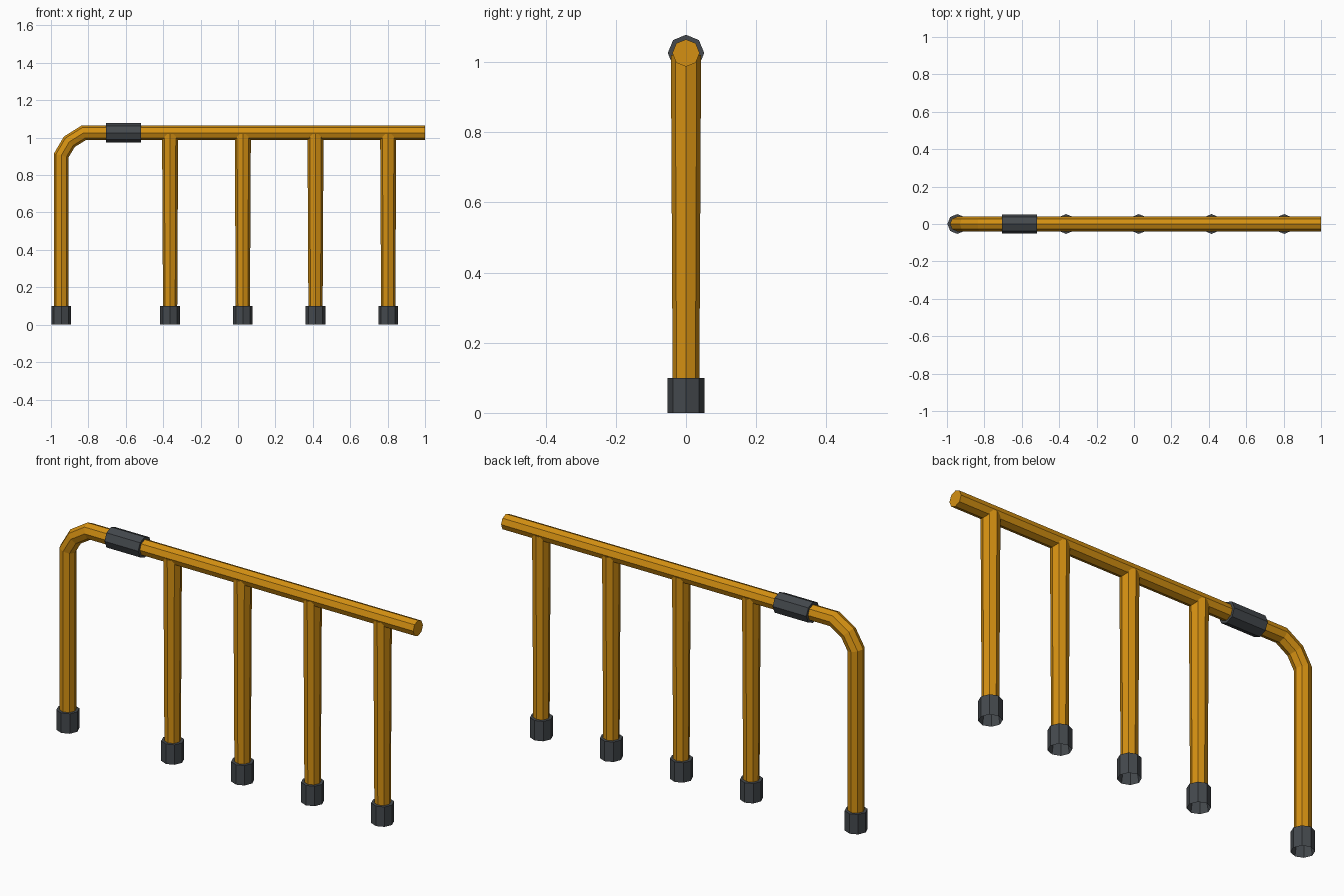
import bpy, bmesh, math
from mathutils import Vector

if "Cube" in bpy.data.objects:
    bpy.data.objects.remove(bpy.data.objects["Cube"])

SIDES = 8


def material(name, colour):
    m = bpy.data.materials.new(name)
    m.diffuse_color = (*colour, 1)
    m.use_nodes = True
    m.node_tree.nodes["Principled BSDF"].inputs["Base Color"].default_value = m.diffuse_color
    return m


yellow = material("amber paint", (0.66, 0.28, 0.006))
grey = material("dark grey rubber", (0.058, 0.066, 0.074))


def sweep(name, path, mat):
    """Octagonal tube through (x, z, radius) points in the y = 0 plane, mitred at bends."""
    bm = bmesh.new()
    rings = []
    pts = [Vector((x, 0, z)) for x, z, r in path]
    for i, (x, z, r) in enumerate(path):
        before = pts[i] - pts[i - 1] if i > 0 else Vector()
        after = pts[i + 1] - pts[i] if i < len(pts) - 1 else Vector()
        # stepped ends have repeated directions, so the mitre is 1 there
        d1 = (before if before.length > 1e-6 else after).normalized()
        d2 = (after if after.length > 1e-6 else before).normalized()
        if d1.dot(d2) < -0.5:
            d2 = d1
        t = (d1 + d2).normalized()
        n = Vector((t.z, 0, -t.x)) / t.dot(d1)
        ring = []
        for k in range(SIDES):
            a = math.tau * k / SIDES
            ring.append(bm.verts.new(pts[i] + n * (r * math.cos(a))
                                     + Vector((0, r * math.sin(a), 0))))
        rings.append(ring)
    for a, b in zip(rings, rings[1:]):
        for k in range(SIDES):
            j = (k + 1) % SIDES
            bm.faces.new((a[k], a[j], b[j], b[k]))
    bm.faces.new(rings[0])
    bm.faces.new(rings[-1])
    bmesh.ops.recalc_face_normals(bm, faces=bm.faces[:])
    me = bpy.data.meshes.new(name)
    bm.to_mesh(me)
    bm.free()
    me.materials.append(mat)
    ob = bpy.data.objects.new(name, me)
    bpy.context.collection.objects.link(ob)
    return ob


def foot(name, x):
    """Rubber foot with a hollow underside."""
    ob = sweep(name, [(x, 0, 0.053), (x, 0.1, 0.053)], grey)
    bm = bmesh.new()
    bm.from_mesh(ob.data)
    bottom = min(bm.faces, key=lambda f: f.calc_center_median().z)
    bmesh.ops.inset_region(bm, faces=[bottom], thickness=0.011)
    for v in bottom.verts:
        v.co.z += 0.06
    bm.to_mesh(ob.data)
    bm.free()


RAIL_Z, R = 1.026, 0.039
END_X = -0.945

# Handrail: upright, bend and long top bar in one tube
sweep("handrail", [(END_X, 0.07, R), (END_X, 0.905, R), (-0.902, 0.978, R),
                   (-0.825, RAIL_Z, R), (1.0, RAIL_Z, R)], yellow)
foot("end_foot", END_X)

# Coupling sleeve on the top bar
sweep("coupling_sleeve", [(-0.705, RAIL_Z, 0.052), (-0.518, RAIL_Z, 0.052)], grey)

# Four slightly tapered posts with feet
for i in range(4):
    x = -0.363 + 0.3887 * i
    sweep(f"post_{i + 1}", [(x, 0.07, 0.038), (x, 1.02, 0.043)], yellow)
    foot(f"post_foot_{i + 1}", x)
